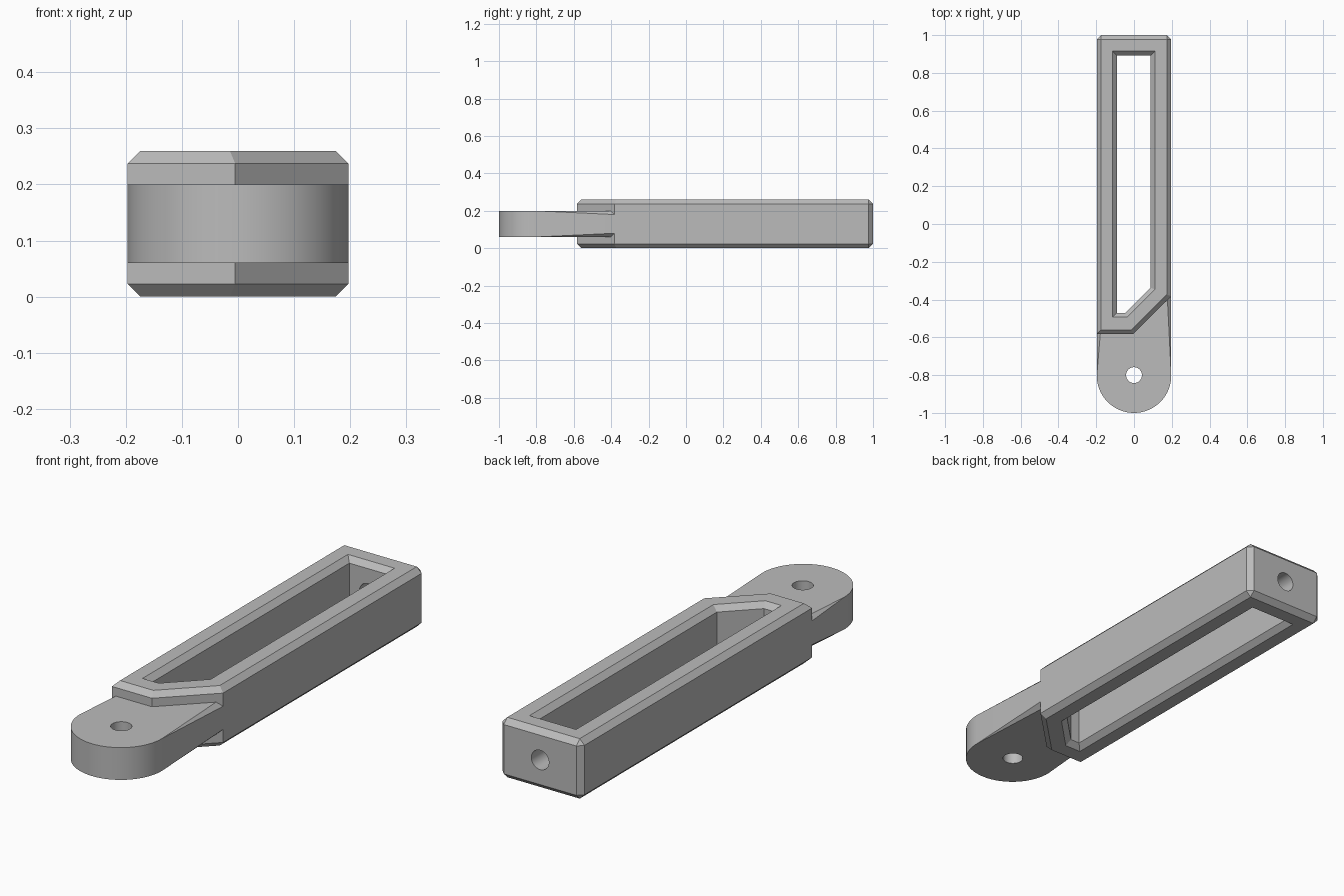
import bpy
import bmesh
from math import cos, sin, pi
from mathutils import Vector

cube = bpy.data.objects.get("Cube")
if cube:
    bpy.data.objects.remove(cube, do_unlink=True)

W, H, C = 0.197, 0.26, 0.023      # half width, height, chamfer
HOLE = 0.042

grey = bpy.data.materials.new("plain grey")
grey.use_nodes = True
grey.diffuse_color = (0.5, 0.5, 0.5, 1)
grey.node_tree.nodes["Principled BSDF"].inputs["Base Color"].default_value = (0.5, 0.5, 0.5, 1)


def grow(points, d):
    """Mitred outward offset of a counter-clockwise outline."""
    result = []
    for i, p in enumerate(points):
        a = (p - points[i - 1]).normalized()
        b = (points[(i + 1) % len(points)] - p).normalized()
        na, nb = Vector((a.y, -a.x)), Vector((b.y, -b.x))
        result.append(p + (na + nb) * d / (1 + na.dot(nb)))
    return result


def loft(name, outline, levels, chamfer_rule=None):
    """Stack (height, offset) copies of an outline; optionally chamfer edges."""
    pts = [Vector(p) for p in outline]
    bm = bmesh.new()
    rings = [[bm.verts.new((p.x, p.y, z)) for p in grow(pts, d)] for z, d in levels]
    for lo, hi in zip(rings, rings[1:]):
        for i in range(len(pts)):
            j = (i + 1) % len(pts)
            bm.faces.new((lo[i], lo[j], hi[j], hi[i]))
    bm.faces.new(rings[0][::-1])
    bm.faces.new(rings[-1])
    if chamfer_rule:
        edges = [e for e in bm.edges if chamfer_rule(*(v.co for v in e.verts))]
        bmesh.ops.bevel(bm, geom=edges, offset=C, segments=1, affect='EDGES')
    bmesh.ops.recalc_face_normals(bm, faces=bm.faces)
    mesh = bpy.data.meshes.new(name)
    bm.to_mesh(mesh)
    bm.free()
    mesh.materials.append(grey)
    obj = bpy.data.objects.new(name, mesh)
    bpy.context.collection.objects.link(obj)
    return obj


def combine(target, tool, operation):
    mod = target.modifiers.new(tool.name, 'BOOLEAN')
    mod.object, mod.operation, mod.solver = tool, operation, 'EXACT'
    bpy.context.view_layer.objects.active = target
    bpy.ops.object.modifier_apply(modifier=mod.name)
    bpy.data.objects.remove(tool, do_unlink=True)


def circle(n, r, y=0):
    return [(r * cos(2 * pi * i / n), y + r * sin(2 * pi * i / n)) for i in range(n)]


# Frame body: chamfered all round top and bottom, and on the rear corners
body = loft("slotted_link",
            [(-W, -0.583), (-0.005, -0.583), (W, -0.383), (W, 1), (-W, 1)],
            [(0, 0), (H, 0)],
            lambda a, b: a.z == b.z or min(a.y, b.y) > 0.9)

# Rounded tongue, its inner end buried in the body
arc = [(W * cos(t), -0.803 + W * sin(t)) for t in (pi + pi * i / 48 for i in range(49))]
tongue = loft("tongue", arc + [(W, -0.32), (-0.005, -0.53), (-W, -0.53)],
              [(0.06, 0), (0.2, 0)],
              lambda a, b: a.z == b.z and (min(a.y, b.y) < -0.6 or a.x == b.x))
combine(body, tongue, 'UNION')

# Long slot, flared at both mouths
slot = loft("slot_cutter",
            [(-0.09, -0.47), (-0.045, -0.47), (0.088, -0.337), (0.088, 0.892), (-0.09, 0.892)],
            [(-C, 2 * C), (C, 0), (H - C, 0), (H + C, 2 * C)])
combine(body, slot, 'DIFFERENCE')

# Pivot hole through the tongue
combine(body, loft("pivot_cutter", circle(40, HOLE, -0.8), [(-0.1, 0), (0.4, 0)]), 'DIFFERENCE')

# Rod hole through the rear wall
rod = loft("rod_cutter", circle(40, HOLE), [(-1.1, 0), (-0.8, 0)])
rod.rotation_euler.x = pi / 2
rod.location.z = H / 2
bpy.context.view_layer.update()
combine(body, rod, 'DIFFERENCE')

bpy.ops.object.select_all(action='DESELECT')
body.select_set(True)
bpy.context.view_layer.objects.active = body
bpy.ops.object.shade_smooth_by_angle(angle=pi / 7)
